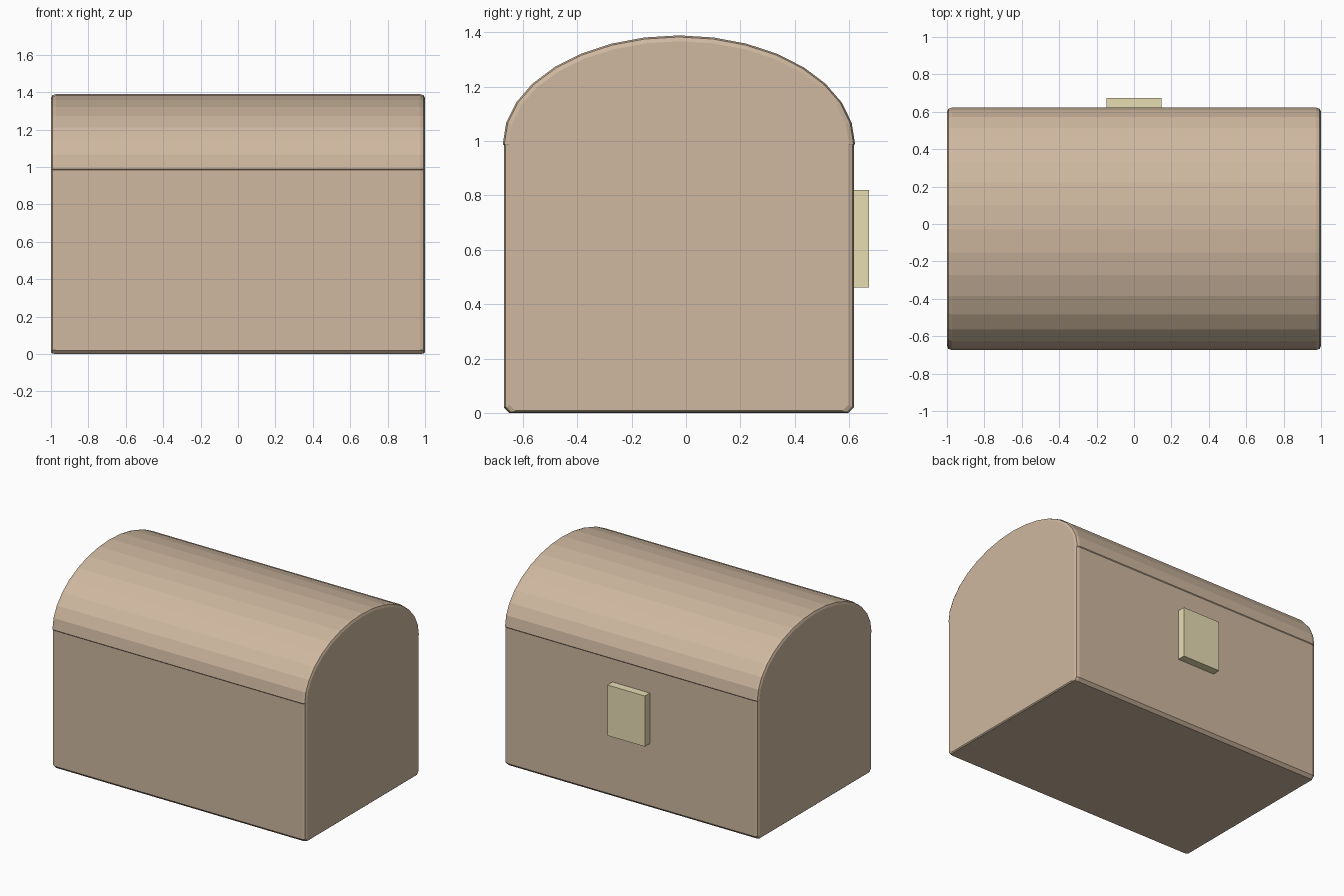
import bpy, bmesh, math

if "Cube" in bpy.data.objects:
    bpy.data.objects.remove(bpy.data.objects["Cube"])

CY = -0.026  # chest centre in y


def material(name, color):
    m = bpy.data.materials.new(name)
    m.diffuse_color = color
    m.use_nodes = True
    m.node_tree.nodes["Principled BSDF"].inputs["Base Color"].default_value = m.diffuse_color
    return m


def section(d, lid):
    """Side outline (y, z) pulled inwards by d."""
    w, base = 0.644 - d, 0.985
    if lid:
        w += 0.004
        arch = [(w * math.cos(math.pi * i / 16),
                 base + 0.005 + (0.399 - d) * math.sin(math.pi * i / 16)) for i in range(17)]
        return [(w - 0.004, base)] + arch + [(-w + 0.004, base)]
    c = 0.02
    return [(-w, base), (-w, d * 0.4 + c), (-w + c, d * 0.4),
            (w - c, d * 0.4), (w, d * 0.4 + c), (w, base)]


def loft(name, lid, mat):
    bm = bmesh.new()
    rings = []
    # softened ends: outline shrinks towards x = +-1
    for x, d in [(-1, 0.022), (-0.993, 0.006), (-0.974, 0),
                 (0.974, 0), (0.993, 0.006), (1, 0.022)]:
        rings.append([bm.verts.new((x, y + CY, z)) for y, z in section(d, lid)])
    for a, b in zip(rings, rings[1:]):
        for i in range(len(a)):
            j = (i + 1) % len(a)
            bm.faces.new((a[i], a[j], b[j], b[i]))
    bm.faces.new(rings[0])
    bm.faces.new(rings[-1][::-1])
    bmesh.ops.recalc_face_normals(bm, faces=bm.faces)
    me = bpy.data.meshes.new(name)
    bm.to_mesh(me)
    bm.free()
    ob = bpy.data.objects.new(name, me)
    bpy.context.collection.objects.link(ob)
    me.materials.append(mat)


wood = material("wood", (0.62, 0.48, 0.35, 1))
brass = material("brass", (0.80, 0.72, 0.45, 1))

# Chest box and arched lid
loft("chest_box", False, wood)
loft("chest_lid", True, wood)

# Latch plate on the back
bpy.ops.mesh.primitive_cube_add(size=1, location=(0, 0.643, 0.641))
latch = bpy.context.object
latch.name = "latch_plate"
latch.scale = (0.295, 0.062, 0.36)
latch.data.materials.append(brass)
